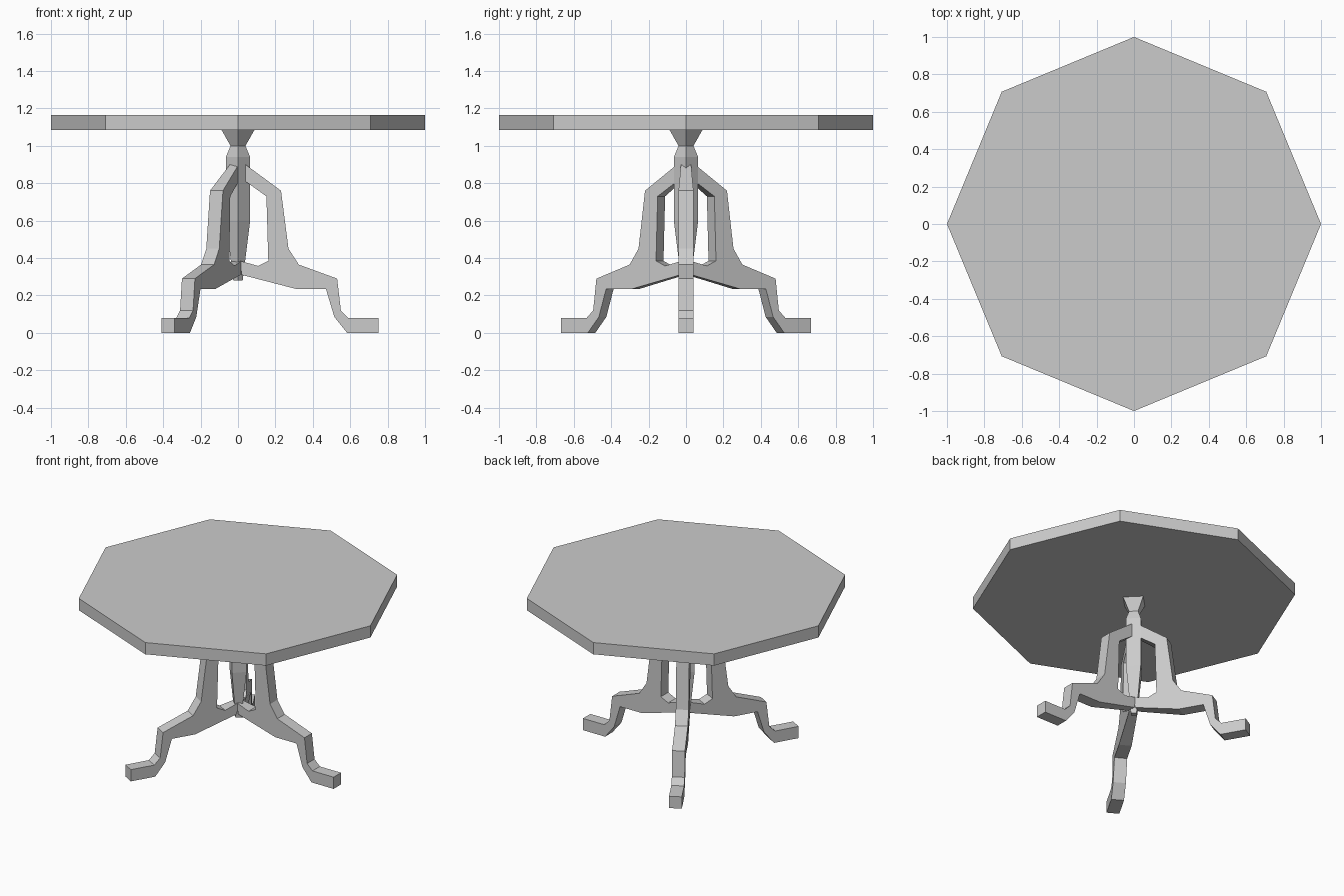
import bpy, bmesh, math

if "Cube" in bpy.data.objects:
    bpy.data.objects.remove(bpy.data.objects["Cube"])


def add_mesh(name, bm):
    bmesh.ops.recalc_face_normals(bm, faces=bm.faces)
    mesh = bpy.data.meshes.new(name)
    bm.to_mesh(mesh)
    bm.free()
    obj = bpy.data.objects.new(name, mesh)
    bpy.context.collection.objects.link(obj)
    return obj


def lathe(name, profile, sides):
    """Stack of regular polygons, given as (radius, z), with capped ends."""
    bm = bmesh.new()
    rings = []
    for r, z in profile:
        angles = [2 * math.pi * i / sides for i in range(sides)]
        rings.append([bm.verts.new((r * math.cos(a), r * math.sin(a), z)) for a in angles])
    for low, high in zip(rings, rings[1:]):
        for i in range(sides):
            j = (i + 1) % sides
            bm.faces.new((low[i], low[j], high[j], high[i]))
    bm.faces.new(rings[0])
    bm.faces.new(rings[-1])
    return add_mesh(name, bm)


def leg(name, outline, angle):
    """Side profile (x, z, half thickness) given depth and turned about z."""
    bm = bmesh.new()
    front = [bm.verts.new((x, -w, z)) for x, z, w in outline]
    back = [bm.verts.new((x, w, z)) for x, z, w in outline]
    bm.faces.new(front)
    bm.faces.new(back)
    n = len(outline)
    for i in range(n):
        j = (i + 1) % n
        bm.faces.new((front[i], front[j], back[j], back[i]))
    obj = add_mesh(name, bm)
    obj.rotation_euler.z = angle


# Octagonal top
lathe("table_top", [(1.0, 1.085), (1.0, 1.165)], 8)

# Four-sided tapering column with flared head
lathe("column", [(0.025, 0.28), (0.065, 0.60), (0.065, 0.94),
                 (0.04, 1.0), (0.088, 1.085)], 4)

# Three scrolled legs, each joining the column high and low
W, T = 0.04, 0.027
leg_outline = [
    (0.04, 0.90, T), (0.23, 0.76, W), (0.27, 0.45, W), (0.325, 0.365, W),
    (0.53, 0.29, W), (0.55, 0.12, W), (0.59, 0.08, W), (0.75, 0.08, W),
    (0.75, 0.0, W), (0.583, 0.0, W), (0.515, 0.085, W), (0.47, 0.235, W),
    (0.31, 0.235, W), (0.02, 0.31, T), (0.01, 0.385, T), (0.107, 0.358, W),
    (0.162, 0.385, W), (0.152, 0.73, W), (0.04, 0.81, T),
]
for k in range(3):
    leg(f"leg_{k + 1}", leg_outline, k * 2 * math.pi / 3)
